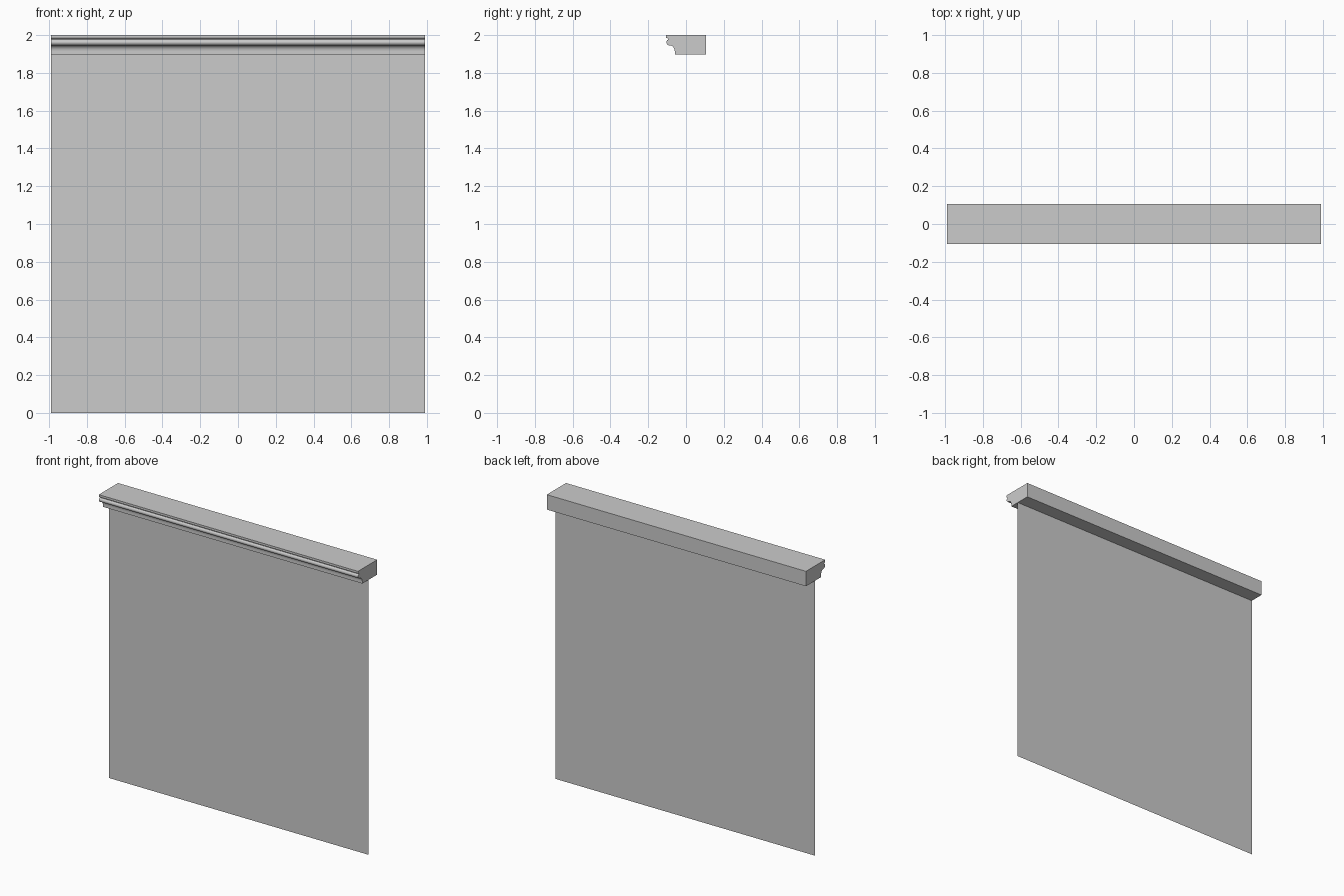
import bpy
import bmesh
import math

cube = bpy.data.objects.get("Cube")
if cube:
    bpy.data.objects.remove(cube, do_unlink=True)

HALF = 0.99          # half width of both parts
TOP, BASE = 2.0, 1.897

grey = bpy.data.materials.new("light_grey")
grey.use_nodes = True
colour = (0.6, 0.6, 0.6, 1)
grey.diffuse_color = colour
grey.node_tree.nodes["Principled BSDF"].inputs["Base Color"].default_value = colour


def extrude_x(name, section):
    """Sweep a (y, z) section along the full width; close it if it has area."""
    bm = bmesh.new()
    left = [bm.verts.new((-HALF, y, z)) for y, z in section]
    right = [bm.verts.new((HALF, y, z)) for y, z in section]
    n = len(section)
    closed = n > 2
    for i in range(n if closed else n - 1):
        j = (i + 1) % n
        bm.faces.new((left[i], left[j], right[j], right[i]))
    if closed:
        bm.faces.new(left)
        bm.faces.new(right[::-1])
        bmesh.ops.recalc_face_normals(bm, faces=bm.faces)
    mesh = bpy.data.meshes.new(name)
    bm.to_mesh(mesh)
    bm.free()
    mesh.materials.append(grey)
    obj = bpy.data.objects.new(name, mesh)
    bpy.context.collection.objects.link(obj)
    return obj


def arc(cy, cz, ry, rz, start, end, steps=8):
    """Points on an elliptical arc, angles in degrees."""
    angles = [math.radians(start + (end - start) * i / steps) for i in range(steps + 1)]
    return [(cy + ry * math.cos(a), cz + rz * math.sin(a)) for a in angles]


# Moulded head rail: top lip, rounded bead, hollow cove and lower fillet
section = [(0.105, BASE), (0.105, TOP), (-0.105, TOP), (-0.105, 1.985), (-0.094, 1.982)]
section += arc(-0.084, 1.962, 0.02, 0.017, 120, 270)
section += arc(-0.084, 1.917, 0.023, 0.028, 90, 0)
section += [(-0.057, 1.917), (-0.057, BASE)]
rail = extrude_x("head_rail", section)

# Thin hanging blind sheet
extrude_x("blind_sheet", [(0.008, 0.0), (0.008, BASE)])

# Smooth the curved moulding while keeping its edges crisp
bpy.ops.object.select_all(action="DESELECT")
rail.select_set(True)
bpy.context.view_layer.objects.active = rail
bpy.ops.object.shade_smooth_by_angle(angle=math.radians(30))
